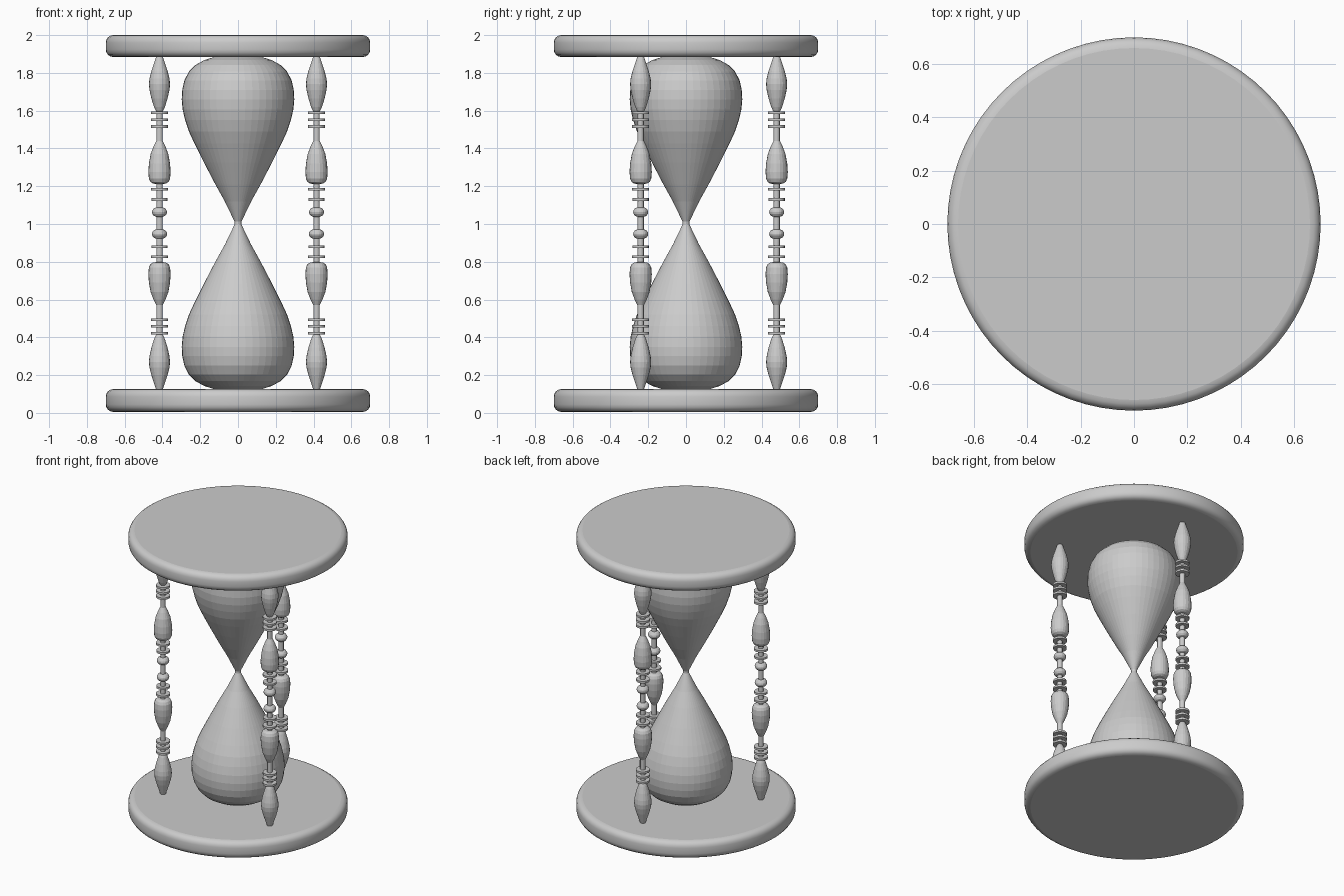
import bpy, bmesh, math

if "Cube" in bpy.data.objects:
    bpy.data.objects.remove(bpy.data.objects["Cube"])

MID = 1.005  # height of the mirror plane at the waist

grey = bpy.data.materials.new("plain grey")
grey.diffuse_color = (0.6, 0.6, 0.6, 1)
grey.use_nodes = True
grey.node_tree.nodes["Principled BSDF"].inputs["Base Color"].default_value = grey.diffuse_color


def lathe(name, profile, sides, loc=(0, 0, 0)):
    """Turn a list of (radius, z) around the z axis, with capped ends."""
    bm = bmesh.new()
    rings = []
    for r, z in profile:
        rings.append([bm.verts.new((r * math.cos(math.tau * i / sides),
                                    r * math.sin(math.tau * i / sides), z))
                      for i in range(sides)])
    for a, b in zip(rings, rings[1:]):
        for i in range(sides):
            j = (i + 1) % sides
            bm.faces.new((a[i], a[j], b[j], b[i]))
    bm.faces.new(rings[0][::-1])
    bm.faces.new(rings[-1])
    me = bpy.data.meshes.new(name)
    bm.to_mesh(me)
    bm.free()
    me.materials.append(grey)
    ob = bpy.data.objects.new(name, me)
    ob.location = loc
    bpy.context.collection.objects.link(ob)
    return ob


def mirrored(half):
    return half + [(r, 2 * MID - z) for r, z in reversed(half)]


# Round end plates with rolled edges
def plate(name, z0, z1, radius=0.70, b=0.04):
    arc = [(radius - b + b * math.sin(t * math.pi / 8), b - b * math.cos(t * math.pi / 8))
           for t in range(5)]
    prof = [(r, z0 + z) for r, z in arc] + [(r, z1 - z) for r, z in reversed(arc)]
    ob = lathe(name, prof, 72)
    for p in ob.data.polygons:
        p.use_smooth = abs(p.normal.z) < 0.999


plate("bottom_plate", 0.005, 0.126)
plate("top_plate", 1.884, 2.0)

# Glass: two bulbs meeting at a narrow waist
bulb = [(0.13, 0.127), (0.18, 0.143), (0.225, 0.168), (0.26, 0.203), (0.284, 0.25),
        (0.295, 0.30), (0.298, 0.35), (0.293, 0.405), (0.28, 0.46), (0.26, 0.52),
        (0.23, 0.585), (0.18, 0.685), (0.12, 0.80), (0.07, 0.89), (0.018, 0.998)]
lathe("glass", mirrored(bulb), 48)


# Turned columns: spindle, three rings, vase, two rings, bead, then mirrored
def disc(z, r, h=0.007, s=0.017):
    return [(s, z - h), (r, z - h), (r, z + h), (s, z + h)]


half = [(0.018, 0.125), (0.028, 0.155), (0.043, 0.20), (0.053, 0.24), (0.056, 0.27),
        (0.053, 0.30), (0.043, 0.345), (0.029, 0.39), (0.02, 0.41)]
for z in (0.421, 0.458, 0.494):
    half += disc(z, 0.045)
half += [(0.017, 0.57), (0.032, 0.60), (0.047, 0.64), (0.056, 0.69), (0.059, 0.735),
         (0.056, 0.77), (0.048, 0.787), (0.034, 0.796), (0.017, 0.798)]
half += disc(0.826, 0.045) + disc(0.88, 0.043)
half += [(0.017, 0.922), (0.03, 0.927), (0.038, 0.938), (0.04, 0.947),
         (0.038, 0.956), (0.03, 0.967), (0.017, 0.972)]

for n, deg in (("back", 90), ("front_left", 210), ("front_right", 330)):
    a = math.radians(deg)
    lathe(n + "_column", mirrored(half), 20,
          (0.48 * math.cos(a), 0.48 * math.sin(a), 0))
